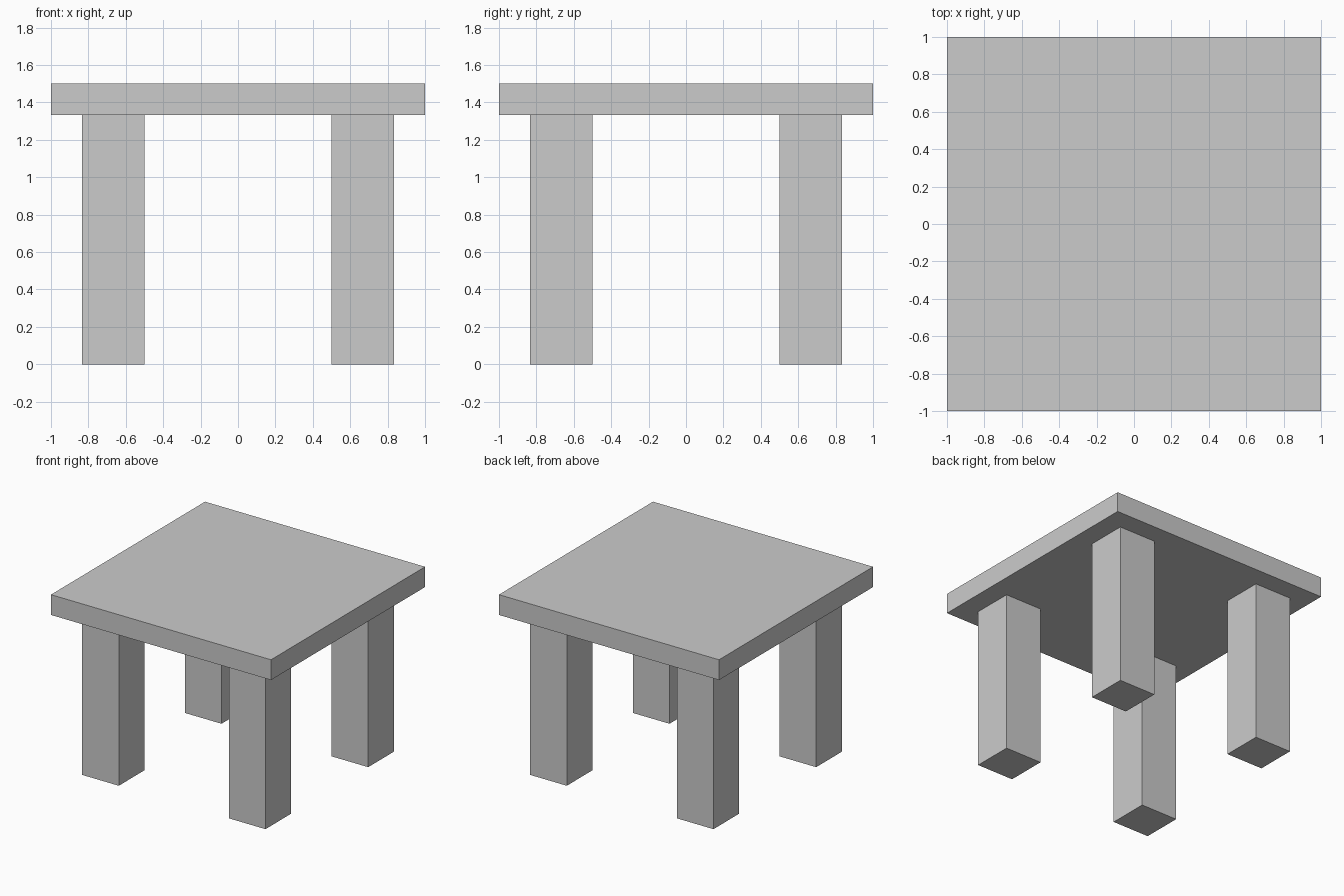
import bpy

if "Cube" in bpy.data.objects:
    bpy.data.objects.remove(bpy.data.objects["Cube"])


def box(name, lo, hi):
    """Add an axis-aligned box spanning two opposite corners."""
    centre = [(a + b) / 2 for a, b in zip(lo, hi)]
    bpy.ops.mesh.primitive_cube_add(size=1, location=centre)
    obj = bpy.context.object
    obj.name = name
    obj.scale = [b - a for a, b in zip(lo, hi)]
    bpy.ops.object.transform_apply(location=False, rotation=False, scale=True)
    return obj


TOP_Z = 1.5
UNDERSIDE_Z = 4 / 3
LEG_CENTRE = 2 / 3
LEG_HALF = 1 / 6

# Table top
box("table_top", (-1, -1, UNDERSIDE_Z), (1, 1, TOP_Z))

# Four legs, inset from the corners
for y_name, sy in (("front", -1), ("back", 1)):
    for x_name, sx in (("left", -1), ("right", 1)):
        x, y = sx * LEG_CENTRE, sy * LEG_CENTRE
        box(f"{y_name}_{x_name}_leg",
            (x - LEG_HALF, y - LEG_HALF, 0),
            (x + LEG_HALF, y + LEG_HALF, UNDERSIDE_Z))
